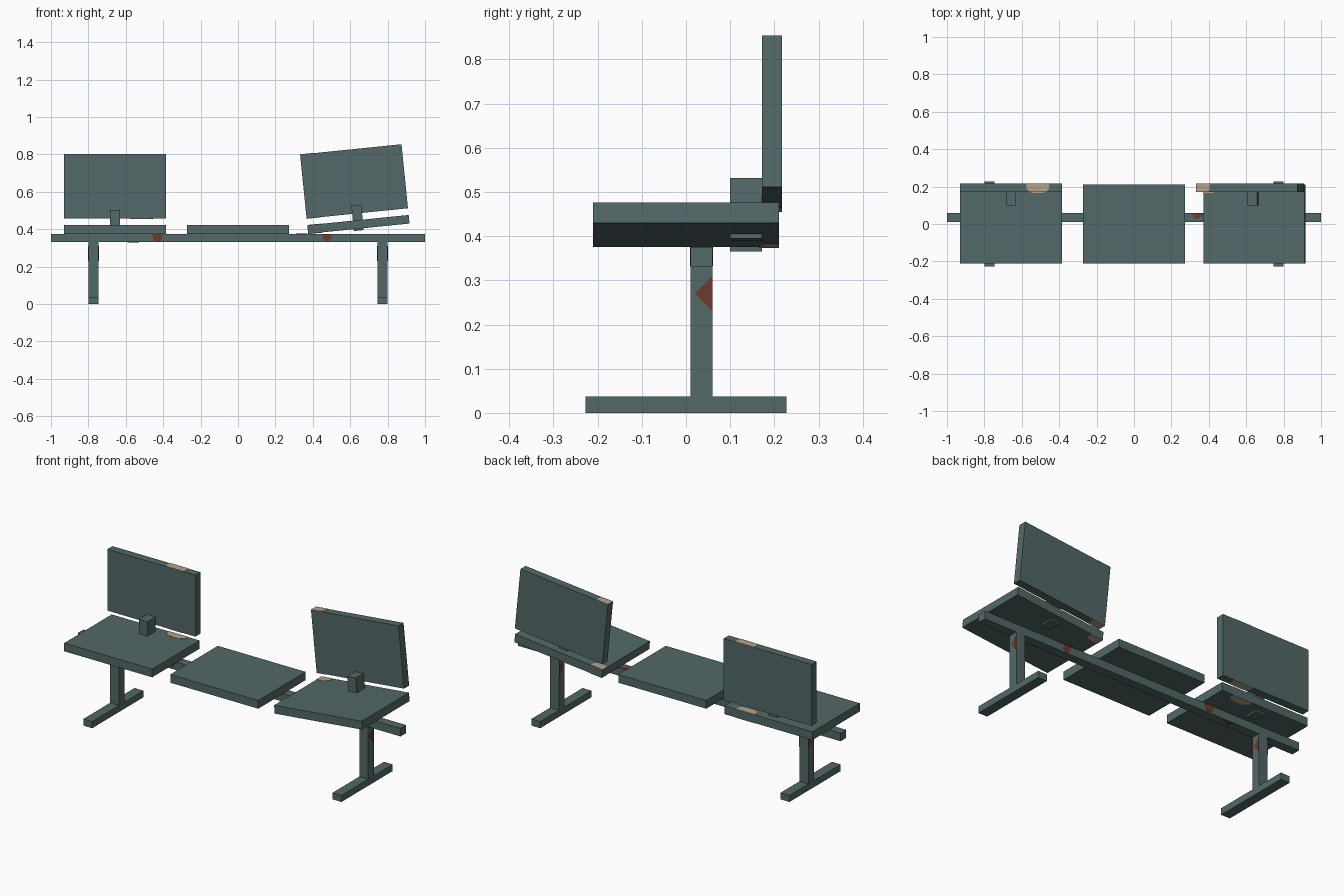
import bpy, bmesh, math
from mathutils import Matrix, Vector

if "Cube" in bpy.data.objects:
    bpy.data.objects.remove(bpy.data.objects["Cube"])


def material(name, rgb):
    m = bpy.data.materials.new(name)
    m.diffuse_color = (*rgb, 1)
    m.use_nodes = True
    m.node_tree.nodes["Principled BSDF"].inputs["Base Color"].default_value = m.diffuse_color
    return m


TEAL = material("grey_teal", (0.085, 0.140, 0.135))
BEIGE = material("worn_beige", (0.43, 0.36, 0.25))
RUST = material("rust_brown", (0.15, 0.045, 0.025))
IDENT = Matrix.Identity(4)


def finish(name, bm, mat, mtx):
    bmesh.ops.recalc_face_normals(bm, faces=bm.faces[:])
    bm.transform(mtx)
    me = bpy.data.meshes.new(name)
    bm.to_mesh(me)
    bm.free()
    me.materials.append(mat)
    ob = bpy.data.objects.new(name, me)
    bpy.context.collection.objects.link(ob)


def box(name, x, y, z, mtx=IDENT):
    bm = bmesh.new()
    bmesh.ops.create_cube(bm, size=1)
    for v in bm.verts:
        for i, (a, b) in enumerate((x, y, z)):
            v.co[i] = a if v.co[i] < 0 else b
    finish(name, bm, TEAL, mtx)


def patch(name, pts, axis, level, sign, mat, mtx=IDENT):
    """Thin plate lying on the plane axis = level, facing sign."""
    bm = bmesh.new()
    verts = []
    for p in pts:
        c = list(p)
        c.insert(axis, level)
        verts.append(bm.verts.new(c))
    f = bm.faces.new(verts)
    off = Vector((0, 0, 0))
    off[axis] = 0.0015 * sign
    ext = bmesh.ops.extrude_face_region(bm, geom=[f])["geom"]
    bmesh.ops.translate(bm, vec=off, verts=[v for v in ext if isinstance(v, bmesh.types.BMVert)])
    finish(name, bm, mat, mtx)


# beam and T-shaped legs
box("beam", (-1, 1), (0.01, 0.06), (0.33, 0.375))
for side, x0 in (("left", -0.80), ("right", 0.745)):
    box(side + "_leg", (x0, x0 + 0.055), (0.01, 0.06), (0.037, 0.33))
    box(side + "_foot", (x0, x0 + 0.055), (-0.227, 0.227), (0, 0.037))
    tri = [(0.02, 0.27), (0.06, 0.23), (0.06, 0.31)]
    patch(side + "_leg_rust_outer", tri, 0, x0 + 0.055, 1, RUST)
    patch(side + "_leg_rust_inner", tri, 0, x0, -1, RUST)

# seats: local origin is the lower left edge of the seat
W = 0.545
seats = {
    "left": Matrix.Translation((-0.93, 0, 0.375)),
    "middle": Matrix.Translation((-W / 2, 0, 0.375)),
    "right": Matrix.Translation((0.375, 0, 0.375)) @ Matrix.Rotation(math.radians(-5.8), 4, 'Y'),
}
# worn spots, each reaching the rear edge
worn = {
    "left": [(0.355, 0.21), (0.355, 0.19), (0.37, 0.174), (0.39, 0.165),
             (0.44, 0.165), (0.46, 0.172), (0.475, 0.185), (0.475, 0.21)],
    "right": [(0, 0.21), (0, 0.165), (0.05, 0.165), (0.07, 0.178), (0.075, 0.21)],
}
for side, m in seats.items():
    box(side + "_seat", (0, W), (-0.21, 0.21), (0, 0.046), m)
    if side == "middle":
        continue
    box(side + "_backrest", (0, W), (0.172, 0.217), (0.082, 0.426), m)
    box(side + "_bracket", (0.245, 0.298), (0.10, 0.172), (-0.01, 0.127), m)
    pts = worn[side]
    back = [(x, 0.217 if y == 0.21 else max(y, 0.172)) for x, y in pts]
    patch(side + "_seat_wear_top", pts, 2, 0.046, 1, BEIGE, m)
    patch(side + "_seat_wear_bottom", pts, 2, 0, -1, BEIGE, m)
    patch(side + "_backrest_wear_top", back, 2, 0.426, 1, BEIGE, m)
    patch(side + "_backrest_wear_bottom", back, 2, 0.082, -1, BEIGE, m)

# rust spots on the beam
rust_l = [(-0.46, 0.375), (-0.405, 0.375), (-0.41, 0.34), (-0.43, 0.333), (-0.45, 0.34)]
rust_r = [(0.45, 0.375), (0.50, 0.375), (0.50, 0.35), (0.48, 0.333), (0.455, 0.345)]
for tag, pts in (("left", rust_l), ("right", rust_r)):
    patch("beam_rust_front_" + tag, pts, 1, 0.01, -1, RUST)
    patch("beam_rust_back_" + tag, pts, 1, 0.06, 1, RUST)
spot = [(0.31, 0.055), (0.37, 0.06), (0.37, 0.05), (0.345, 0.03), (0.325, 0.03)]
patch("beam_rust_top", spot, 2, 0.375, 1, RUST)
patch("beam_rust_bottom", [(x - 0.9, y) for x, y in spot], 2, 0.33, -1, RUST)
